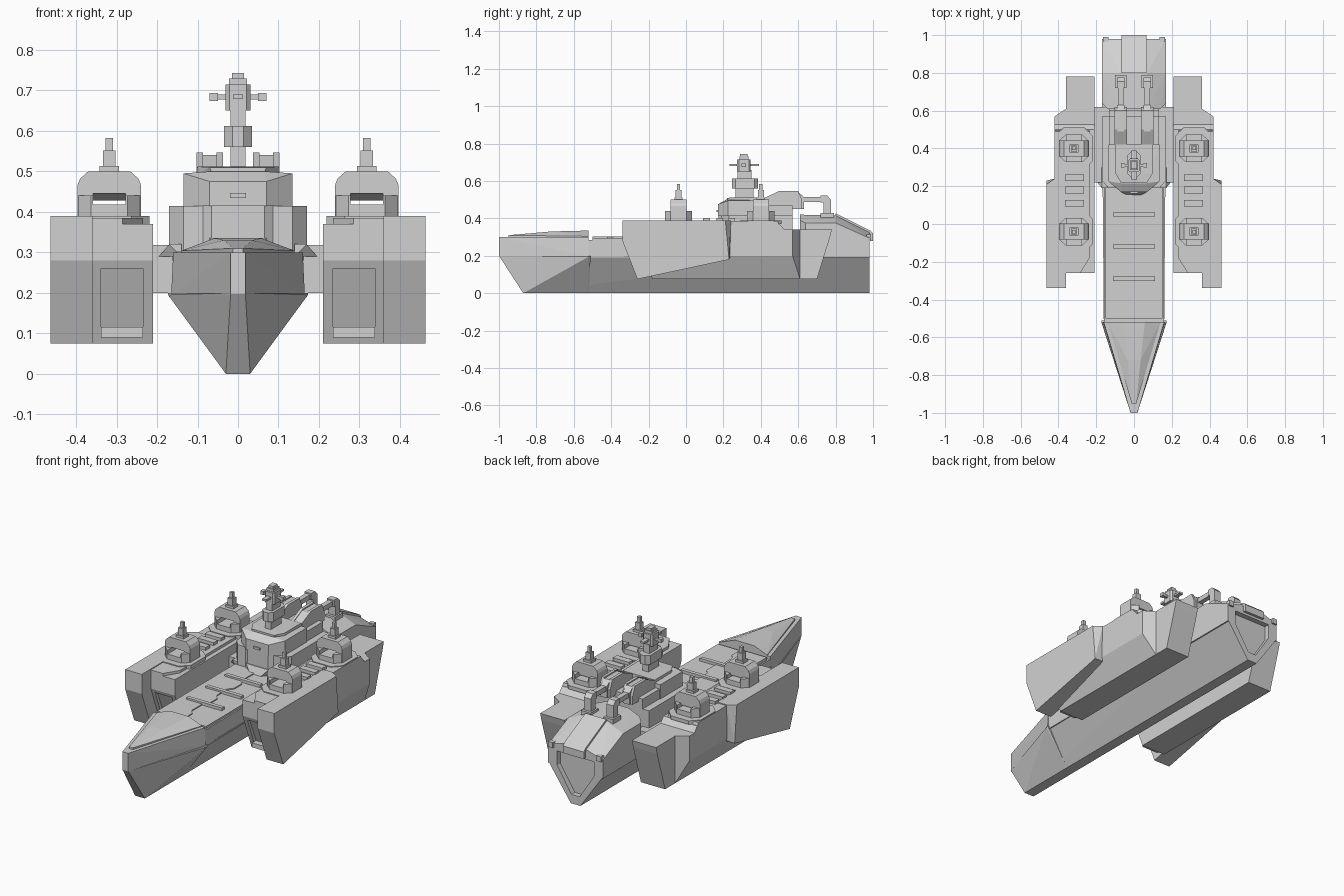
import bpy, bmesh, math

grey = bpy.data.materials.new("hull_grey")
grey.diffuse_color = (0.64, 0.64, 0.64, 1)


def finish(name, bm):
    bmesh.ops.recalc_face_normals(bm, faces=bm.faces)
    me = bpy.data.meshes.new(name)
    bm.to_mesh(me)
    bm.free()
    me.materials.append(grey)
    ob = bpy.data.objects.new(name, me)
    bpy.context.collection.objects.link(ob)
    return ob


def hull(name, pts):
    """Convex solid around points."""
    bm = bmesh.new()
    for p in pts:
        bm.verts.new(p)
    bmesh.ops.convex_hull(bm, input=bm.verts)
    bmesh.ops.dissolve_limit(bm, angle_limit=0.01, verts=bm.verts, edges=bm.edges)
    return finish(name, bm)


def box(name, x, y, z):
    return hull(name, [(a, b, c) for a in x for b in y for c in z])


def sym(pts):
    """Points repeated on both sides of the centreline."""
    return [(s * x, y, z) for x, y, z in pts for s in (1, -1)]


def prism(name, pts, axis, a, b):
    """Outline extruded along x (outline y,z), y (x,z) or z (x,y)."""
    put = {"x": lambda p, t: (t, p[0], p[1]),
           "y": lambda p, t: (p[0], t, p[1]),
           "z": lambda p, t: (p[0], p[1], t)}[axis]
    bm = bmesh.new()
    face = bm.faces.new([bm.verts.new(put(p, a)) for p in pts])
    ext = bmesh.ops.extrude_face_region(bm, geom=[face])
    for v in ext["geom"]:
        if isinstance(v, bmesh.types.BMVert):
            v.co["xyz".index(axis)] = b
    return finish(name, bm)


def octagon(cx, cy, rx, ry, c):
    return [(cx + x, cy + y) for x, y in ((-rx, -ry + c), (-rx + c, -ry), (rx - c, -ry), (rx, -ry + c),
                                          (rx, ry - c), (rx - c, ry), (-rx + c, ry), (-rx, ry - c))]


def cut(target, cutter):
    cutter.hide_render = True
    cutter.hide_set(True)
    m = target.modifiers.new("cut", "BOOLEAN")
    m.operation, m.solver, m.object = "DIFFERENCE", "EXACT", cutter


# Lower hull: flared bow and keel
hull("bow_lower", sym([(.018, -1, .2), (.03, -.87, 0), (.173, -.52, .195), (.173, -.51, .2), (.03, -.52, 0)]))
keel = hull("lower_hull", sym([(.03, -.87, 0), (.16, -.52, .2), (.16, .6, .2), (.17, .7, .2),
                               (.17, .98, .2), (.03, .98, 0)]))
# Bow upper wedge, raised foredeck and ridge
hull("bow_upper", sym([(.018, -1, .195), (.018, -1, .3), (.165, -.52, .195), (.16, -.52, .3)]))
hull("foredeck", sym([(.012, -.95, .295), (.012, -.95, .31), (.14, -.52, .295), (.14, -.52, .304),
                      (.035, -.72, .33), (.058, -.52, .335)]))

# Main deck with a stepped centre seam
hull("main_hull", sym([(.16, -.52, .19), (.16, -.52, .285), (.16, .6, .19), (.16, .6, .285)]))
seam = [(.01, -.5), (.01, -.42), (-.012, -.39), (-.012, -.3), (.012, -.27), (.012, -.2), (-.012, -.17),
        (-.012, -.08), (.012, -.05), (.012, .02), (-.01, .05), (-.01, .2)]
prism("deck_plate_left", [(-.152, .2), (-.152, -.5)] + seam, "z", .28, .302)
prism("deck_plate_right", [(.152, .2), (.152, -.5)] + seam, "z", .28, .296)
for y in (-.29, -.12, .05):
    box("deck_rib", (-.11, .11), (y - .011, y + .011), (.29, .312))

# Stern block, sloped plate and recessed transom
stern = hull("stern_block", sym([(.17, .64, .19), (.17, .98, .19), (.17, .64, .375), (.17, .8, .375), (.17, .98, .295),
                                 (.14, .61, .19), (.14, .61, .39), (.07, .61, .42), (.07, .8, .415),
                                 (.07, .98, .325)]))
for ob in (keel, stern):
    cut(ob, prism("transom_cutter", [(-.115, .27), (.115, .27), (.115, .19), (.025, .05), (-.025, .05),
                                     (-.115, .19)], "y", .95, 1.05))
prism("stern_plate", [(.8, .4), (.8, .427), (.985, .335), (1, .32), (1, .28), (.985, .28), (.985, .315)],
      "x", -.065, .065)
for s in (1, -1):
    box("stern_fitting", sorted((s * .135, s * .165)), (.965, .99), (.285, .315))

# Superstructure
hull("superstructure_base", sym([(.135, .19, .28), (.17, .23, .28), (.135, .19, .415), (.17, .23, .415),
                                 (.17, .57, .28), (.17, .57, .415)]))
hull("bridge", sym([(.07, .17, .415), (.07, .17, .475), (.135, .225, .415), (.135, .225, .495),
                    (.065, .215, .5), (.135, .42, .415), (.135, .42, .495)]))
hull("bridge_lower", sym([(.065, .175, .29), (.065, .175, .415), (.1, .2, .29), (.1, .2, .415)]))
box("bridge_window", (-.02, .02), (.162, .18), (.434, .446))
hull("bridge_foot", sym([(.03, .15, .29), (.07, .17, .335), (.03, .17, .335), (.07, .2, .29), (.07, .2, .335)]))
hull("bridge_roof", sym([(.065, .22, .495), (.07, .22, .51), (.1, .27, .495), (.1, .27, .512),
                         (.1, .42, .495), (.1, .42, .512)]))
box("aft_house", (-.13, .13), (.4, .57), (.4, .47))

# Main mast
box("mast_foot", (-.019, .019), (.265, .36), (.5, .57))
prism("mast_lower_ring", octagon(0, .315, .034, .07, .02), "z", .56, .612)
box("mast_column", (-.019, .019), (.275, .35), (.6, .66))
prism("mast_head", octagon(0, .31, .031, .036, .01), "z", .65, .715)
box("mast_cap", (-.022, .022), (.285, .335), (.71, .73))
box("mast_tip", (-.015, .015), (.29, .33), (.72, .743))
box("mast_yard", (-.068, .068), (.302, .318), (.677, .69))
box("mast_fore_arm", (-.012, .012), (.232, .39), (.679, .69))
for s in (1, -1):
    box("yard_tip", sorted((s * .05, s * .07)), (.298, .322), (.674, .694))

# Twin aft cannons with bent barrels
for s in (1, -1):
    x = s * .07
    prism("cannon_body", [(.4, .45), (.4, .495), (.49, .54), (.6, .54), (.63, .515), (.63, .45)],
          "x", x - .02, x + .02)
    for o in (-.025, .025):
        prism("cannon_rail", [(.42, .45), (.42, .51), (.5, .547), (.6, .547), (.62, .5), (.62, .45)],
              "x", x + o - .008, x + o + .008)
    box("cannon_cradle", (x - .033, x + .033), (.52, .57), (.41, .5))
    box("cannon_barrel", (x - .014, x + .014), (.62, .74), (.488, .515))
    prism("cannon_elbow", [(.72, .485), (.72, .522), (.755, .522), (.775, .5), (.775, .42), (.735, .42),
                           (.735, .485)], "x", x - .021, x + .021)
    box("cannon_socket", (x - .03, x + .03), (.72, .79), (.405, .43))

# Side pods with everything they carry
for s in (1, -1):
    def side(pts):
        return [(s * x, y, z) for x, y, z in pts]

    def sbox(name, x, y, z):
        return hull(name, side([(a, b, c) for a in x for b in y for c in z]))

    # Links between hull and pod
    sbox("pod_link", (.13, .215), (.22, .62), (.2, .318))
    hull("pod_link_wedge", side([(.14, .19, .29), (.17, .19, .32), (.14, .19, .32), (.195, .22, .29),
                                 (.17, .3, .32), (.195, .3, .29), (.14, .3, .29)]))
    # Inner pod body with bevelled underside and narrower tail
    pod = hull("pod_body", side([(.21, -.26, .34), (.42, -.26, .34), (.21, -.26, .28), (.42, -.26, .28),
                                 (.21, -.18, .075), (.36, -.18, .075), (.42, -.22, .2), (.42, .57, .2),
                                 (.42, .57, .34), (.36, .61, .2), (.36, .61, .34), (.21, .61, .34),
                                 (.21, .61, .075), (.36, .61, .075)]))
    hull("pod_tail", side([(x, y, z) for x in (.21, .36) for y, z in
                           ((.5, .075), (.5, .34), (.7, .075), (.77, .3), (.78, .34))]))
    cut(pod, hull("pod_panel_cutter", side([(x, y, z) for x in (.235, .338) for y, z in
                                            ((-.3, .26), (-.235, .26), (-.3, .09), (-.165, .09))])))
    sbox("pod_panel_sill", (.235, .338), (-.21, -.15), (.09, .115))
    hull("pod_deck", side([(x, y, z) for x in (.21, .42) for y, z in
                           ((-.26, .33), (-.26, .37), (.5, .37), (.535, .33))]))
    hull("pod_deck_raised", side([(.285, -.26, .36), (.285, -.26, .385), (.42, -.26, .36), (.42, -.26, .385),
                                  (.235, -.18, .36), (.235, -.18, .385), (.235, .5, .36), (.235, .49, .385),
                                  (.42, .5, .36), (.42, .49, .385)]))
    # Outer armour slab with rising underside
    hull("pod_armour", side([(x, y, z) for x in (.36, .463) for y, z in
                             ((-.34, .39), (-.34, .28), (-.26, .075))]
                            + [(.463, .23, .18), (.42, .23, .18), (.36, .23, .18), (.463, .2, .24),
                               (.36, .24, .2), (.463, .21, .39), (.42, .24, .39), (.36, .24, .39)]))
    # Deck ribs between turrets
    for y in (.11, .18, .245):
        sbox("pod_rib", (.265, .365), (y - .018, y + .018), (.38, .402))
    # Arched turrets on split octagonal rings
    for cy in (-.04, .4):
        cx = s * .318
        prism("turret_pad", octagon(cx, cy, .1, .11, .045), "z", .37, .39)
        prism("turret_ring", octagon(cx, cy, .078, .073, .035), "z", .38, .418)
        for o in (1, -1):
            prism("turret_ring_side", [(cx + o * a, cy + b) for a, b in
                                       ((.04, -.073), (.045, -.073), (.079, -.04), (.079, .04), (.045, .073),
                                        (.04, .073))], "z", .385, .44)
        prism("turret_arch", [(cx + a, b) for a, b in
                              ((-.079, .385), (-.079, .465), (-.072, .482), (-.052, .5), (.052, .5), (.072, .482),
                               (.079, .465), (.079, .385), (.04, .385), (.04, .445), (-.04, .445), (-.04, .385))],
              "y", cy - .043, cy + .043)
        prism("turret_lintel", [(cy - .04, .446), (cy + .04, .446), (cy + .04, .428), (cy + .01, .428)],
              "x", cx - .041, cx + .041)
        box("turret_mast_foot", (cx - .024, cx + .024), (cy - .022, cy + .022), (.495, .513))
        box("turret_mast", (cx - .016, cx + .016), (cy - .016, cy + .016), (.5, .552))
        box("turret_mast_tip", (cx - .009, cx + .009), (cy - .009, cy + .009), (.54, .583))
